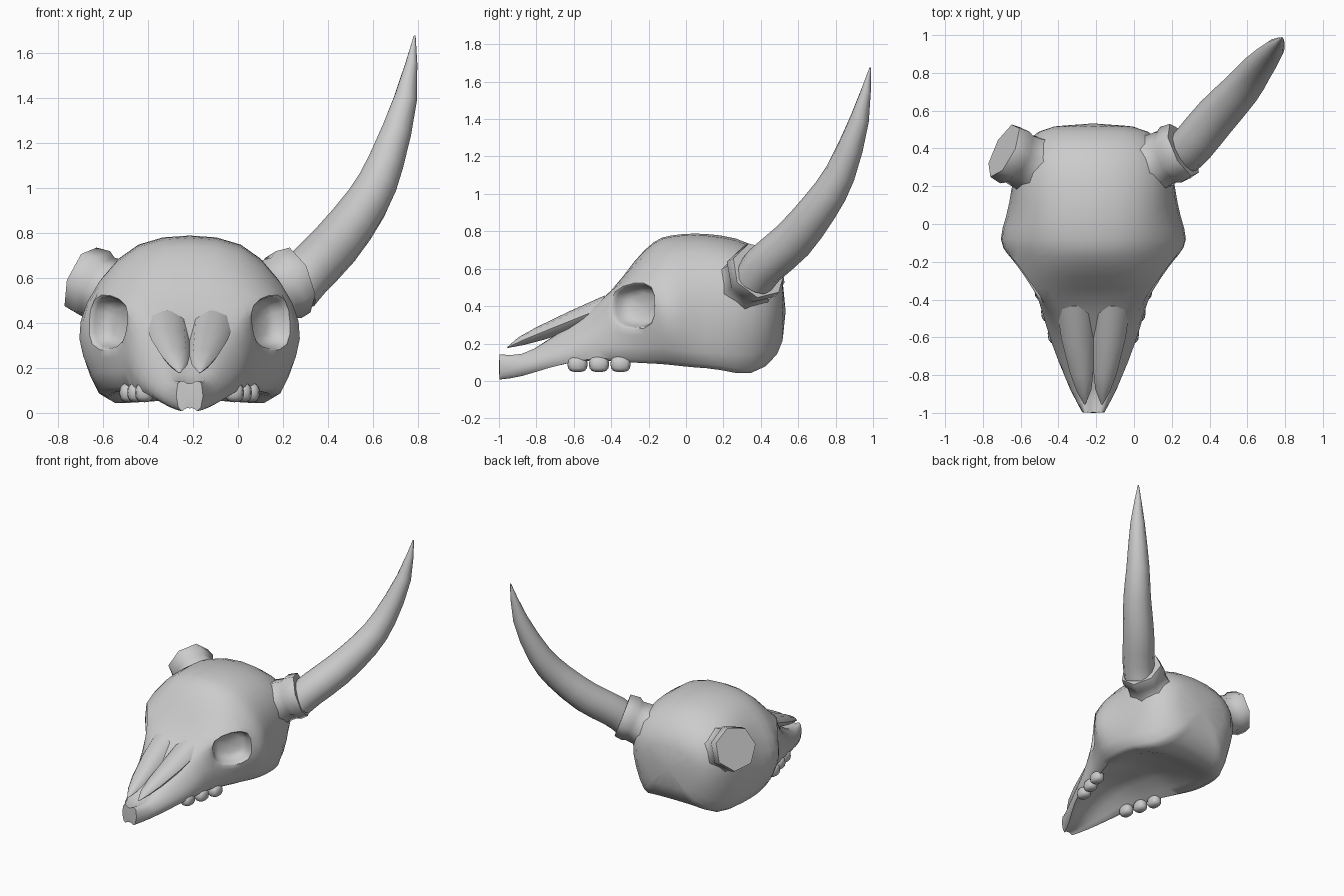
import bpy, bmesh, math
from mathutils import Vector

if "Cube" in bpy.data.objects:
    bpy.data.objects.remove(bpy.data.objects["Cube"])

CX = -0.215  # symmetry plane of the skull


def finish(bm, name, angle=40, subdiv=0):
    bmesh.ops.recalc_face_normals(bm, faces=bm.faces[:])
    me = bpy.data.meshes.new(name)
    bm.to_mesh(me)
    bm.free()
    ob = bpy.data.objects.new(name, me)
    bpy.context.collection.objects.link(ob)
    bpy.ops.object.select_all(action='DESELECT')
    ob.select_set(True)
    bpy.context.view_layer.objects.active = ob
    if subdiv:
        mod = ob.modifiers.new("smooth_form", 'SUBSURF')
        mod.levels = mod.render_levels = subdiv
        bpy.ops.object.modifier_apply(modifier=mod.name)
    bpy.ops.object.shade_smooth_by_angle(angle=math.radians(angle))
    return ob


def smooth_path(path):
    """Insert Catmull-Rom midpoints."""
    p = [Vector(q) for q in path]
    out = []
    for i in range(len(p) - 1):
        a, d = p[max(i - 1, 0)], p[min(i + 2, len(p) - 1)]
        out += [p[i], (p[i] + p[i + 1]) * .5625 - (a + d) * .0625]
    return out + [p[-1]]


def tube(name, path, sides, side=1, angle=40, flat=1.0):
    """Tapered tube through (offset from skull plane, y, z, radius)."""
    bm = bmesh.new()
    pts = [Vector((CX + side * p[0], p[1], p[2])) for p in path]
    rings = []
    for i, p in enumerate(pts):
        d = pts[min(i + 1, len(pts) - 1)] - pts[max(i - 1, 0)]
        q = d.to_track_quat('Z', 'Y')
        ring = []
        for k in range(sides):
            a = 2 * math.pi * k / sides
            o = q @ Vector((math.cos(a), math.sin(a), 0)) * path[i][3]
            ring.append(bm.verts.new(p + Vector((o.x, o.y, o.z * flat))))
        rings.append(ring)
    for a, b in zip(rings, rings[1:]):
        for k in range(sides):
            n = (k + 1) % sides
            bm.faces.new((a[k], a[n], b[n], b[k]))
    bm.faces.new(rings[0])
    bm.faces.new(rings[-1])
    return finish(bm, name, angle)


# Skull sections: y, top z, then (offset, z) for crown, brow, side, cheek, jaw edge
sections = [
    (-1.0, .12, .03, .15, .055, .14, .06, .07, .05, .02, .03, .0),
    (-.88, .11, .05, .13, .10, .13, .13, .09, .125, .05, .08, .01),
    (-.74, .20, .06, .22, .12, .21, .165, .16, .19, .11, .17, .06),
    (-.54, .38, .09, .37, .17, .33, .225, .26, .26, .18, .25, .10),
    (-.40, .46, .14, .47, .27, .49, .275, .40, .29, .30, .28, .09),
    (-.28, .64, .19, .65, .36, .535, .36, .40, .36, .265, .32, .08),
    (-.165, .765, .23, .745, .44, .52, .45, .40, .45, .29, .37, .075),
    (-.09, .785, .24, .765, .42, .59, .525, .39, .50, .26, .39, .07),
    (.04, .80, .24, .775, .39, .61, .45, .43, .47, .24, .41, .055),
    (.18, .795, .25, .755, .40, .61, .43, .43, .44, .25, .41, .05),
    (.35, .765, .25, .71, .39, .59, .42, .42, .40, .24, .33, .0),
    (.51, .61, .18, .60, .29, .54, .33, .42, .30, .27, .20, .12),
]
bm = bmesh.new()
rings, roof = [], []
for s in sections:
    half = list(zip(s[2::2], s[3::2]))
    half.append((half[-1][0] * .82, half[-1][1] + .02))  # inner lip of the jaw edge
    left = [bm.verts.new((CX - x, s[0], z)) for x, z in reversed(half)]
    mid = [bm.verts.new((CX, s[0], s[1]))]
    rings.append(left + mid + [bm.verts.new((CX + x, s[0], z)) for x, z in half])
    depth = max(0, .17 * (1 - ((s[0] + .28) / .6) ** 2))  # hollow palate
    roof.append(bm.verts.new((CX, s[0], half[-1][1] + depth)))
for i, (a, b) in enumerate(zip(rings, rings[1:])):
    for k in range(len(a) - 1):
        bm.faces.new((a[k], a[k + 1], b[k + 1], b[k]))
    bm.faces.new((a[0], b[0], roof[i + 1], roof[i]))
    bm.faces.new((a[-1], roof[i], roof[i + 1], b[-1]))
front = bm.faces.new(rings[0] + [roof[0]])
crease = bm.edges.layers.float.new("crease_edge")
for e in front.edges:
    e[crease] = .85
back = bm.faces.new(rings[-1] + [roof[-1]])
hub = bmesh.ops.poke(bm, faces=[back])['verts'][0]
hub.co = (CX, .54, .38)

# Eye sockets: open a 2 x 2 block of faces and sink an octagonal cup into it
for side in (-1, 1):
    m, c = 6, 5
    loop = [rings[c + i][m + side * r] for i, r in
            ((-1, 2), (0, 2), (1, 2), (1, 3), (1, 4), (0, 4), (-1, 4), (-1, 3))]
    bmesh.ops.delete(bm, geom=[rings[c][m + side * 3]], context='VERTS')
    cup = bm.faces.new(loop)
    bm.normal_update()
    for inset, depth in ((.01, .0), (.01, .05), (.03, .05)):
        bmesh.ops.inset_individual(bm, faces=[cup], thickness=inset, use_even_offset=True)
        for v in cup.verts:
            v.co += Vector((-side * .75, .66, 0)) * depth
finish(bm, "skull", 45, 1)

for side, label in ((-1, "left"), (1, "right")):
    # Nasal bone ending in a pointed prong
    nasal = [(.10, -.40, .405, .10), (.085, -.60, .325, .085), (.062, -.78, .253, .063),
             (.05, -.88, .213, .04), (.045, -.955, .178, .004)]
    tube(label + "_nasal_bone", nasal, 8, side, 60, .55)
    # Flared horn socket
    tube(label + "_horn_base", [(.20, .27, .46, .20), (.35, .33, .535, .155), (.40, .355, .555, .15),
                                (.425, .365, .57, .165), (.475, .39, .59, .157)], 7, side, 62)
    # Teeth
    for n in range(3):
        bm = bmesh.new()
        bmesh.ops.create_uvsphere(bm, u_segments=12, v_segments=8, radius=1)
        for v in bm.verts:
            x, y, z = (math.copysign(abs(t) ** .75, t) for t in v.co)
            v.co = Vector((CX + side * (.20 + .035 * n) + x * .042,
                           -.58 + .115 * n + y * .054, .09 + z * .043))
        finish(bm, f"{label}_tooth_{n + 1}", 60)

# The single remaining horn
horn = [(.25, .36, .54, .11), (.31, .42, .62, .115), (.435, .57, .75, .113), (.57, .715, .93, .10),
        (.655, .825, 1.11, .083), (.745, .928, 1.40, .052), (.785, .985, 1.675, .004)]
tube("horn", smooth_path([(x - CX, y, z, r) for x, y, z, r in horn]), 12, 1, 60)
